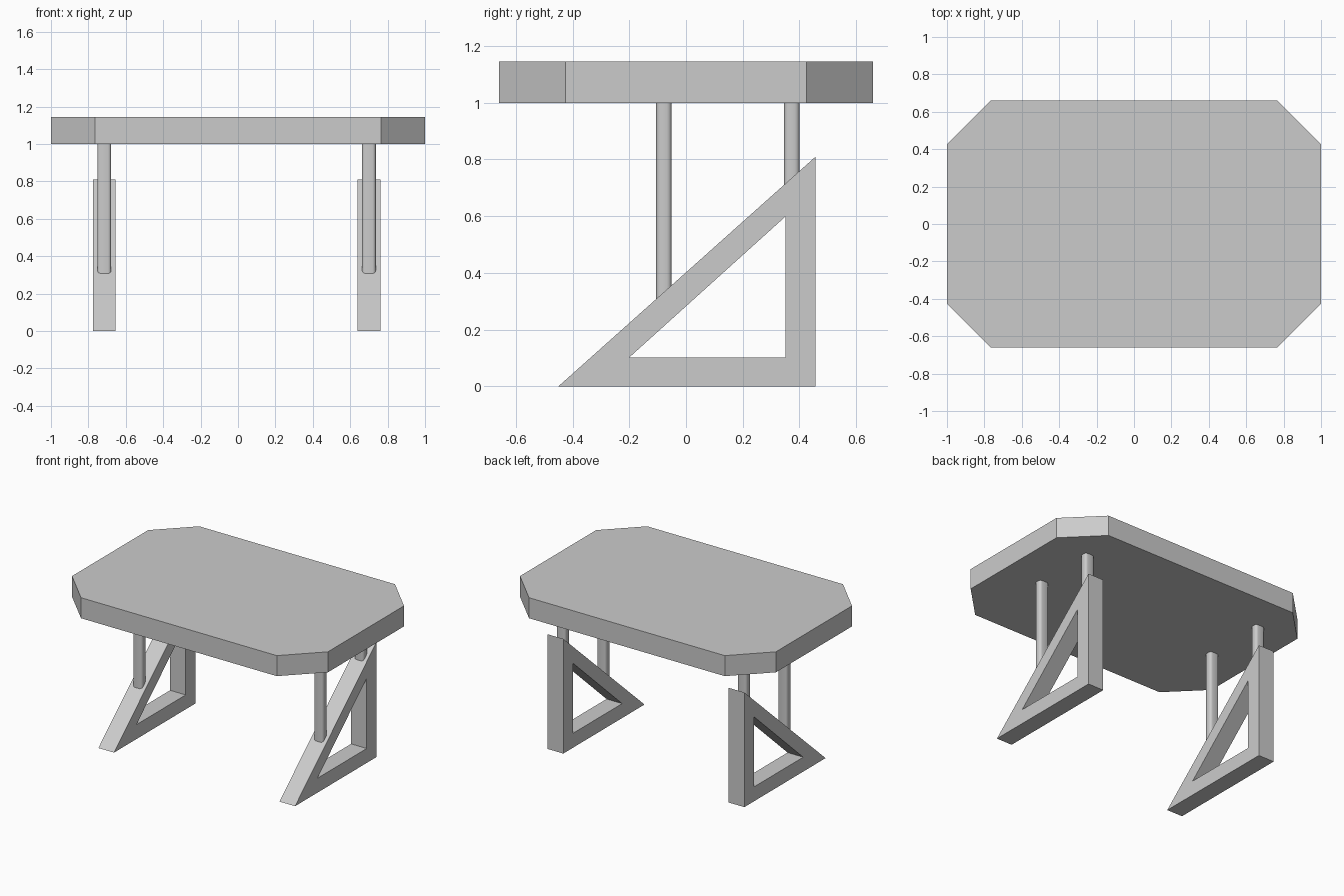
import bpy
import bmesh
import math
from mathutils import Vector

cube = bpy.data.objects.get("Cube")
if cube:
    bpy.data.objects.remove(cube, do_unlink=True)

grey = bpy.data.materials.new("light grey")
grey.use_nodes = True
GREY = (0.6, 0.6, 0.6, 1)
grey.diffuse_color = GREY
grey.node_tree.nodes["Principled BSDF"].inputs["Base Color"].default_value = GREY


def add_object(name, bm):
    bmesh.ops.recalc_face_normals(bm, faces=bm.faces)
    mesh = bpy.data.meshes.new(name)
    bm.to_mesh(mesh)
    bm.free()
    mesh.materials.append(grey)
    obj = bpy.data.objects.new(name, mesh)
    bpy.context.collection.objects.link(obj)
    return obj


def extrude_faces(bm, offset):
    result = bmesh.ops.extrude_face_region(bm, geom=bm.faces[:])
    moved = [v for v in result["geom"] if isinstance(v, bmesh.types.BMVert)]
    bmesh.ops.translate(bm, verts=moved, vec=offset)


# Tabletop: rectangle with clipped corners
bm = bmesh.new()
quarter = [(1, 0.425), (0.765, 0.66)]
outline = quarter + [(-x, y) for x, y in reversed(quarter)]
outline += [(-x, -y) for x, y in outline]
bm.faces.new([bm.verts.new((x, y, 1.0)) for x, y in outline])
extrude_faces(bm, Vector((0, 0, 0.145)))
add_object("tabletop", bm)


# Triangular leg frame: a ring between two triangles, given thickness
def leg_frame(name, x):
    bm = bmesh.new()
    outer = [(-0.45, 0), (0.457, 0), (0.457, 0.81)]
    inner = [(-0.2, 0.102), (0.35, 0.102), (0.35, 0.598)]
    o, i = ([bm.verts.new((x - 0.061, y, z)) for y, z in tri] for tri in (outer, inner))
    for a in range(3):
        b = (a + 1) % 3
        bm.faces.new((o[a], o[b], i[b], i[a]))
    extrude_faces(bm, Vector((0.122, 0, 0)))
    add_object(name, bm)


# Upright post with rounded vertical edges
def post(name, x, y, bottom):
    bm = bmesh.new()
    bmesh.ops.create_cube(bm, size=1)
    bmesh.ops.scale(bm, verts=bm.verts, vec=(0.073, 0.054, 1.0 - bottom))
    bmesh.ops.translate(bm, verts=bm.verts, vec=(x, y, (1.0 + bottom) / 2))
    upright = [e for e in bm.edges if abs(e.verts[0].co.z - e.verts[1].co.z) > 0.1]
    bmesh.ops.bevel(bm, geom=upright, offset=0.017, segments=3, profile=0.5, affect='EDGES')
    obj = add_object(name, bm)
    bpy.ops.object.select_all(action='DESELECT')
    obj.select_set(True)
    bpy.context.view_layer.objects.active = obj
    bpy.ops.object.shade_smooth_by_angle(angle=math.radians(40))


for side, x in (("left", 0.70), ("right", -0.715)):
    leg_frame(side + "_leg_frame", x)
    post(side + "_front_post", x, -0.078, 0.28)
    post(side + "_back_post", x, 0.373, 0.68)
